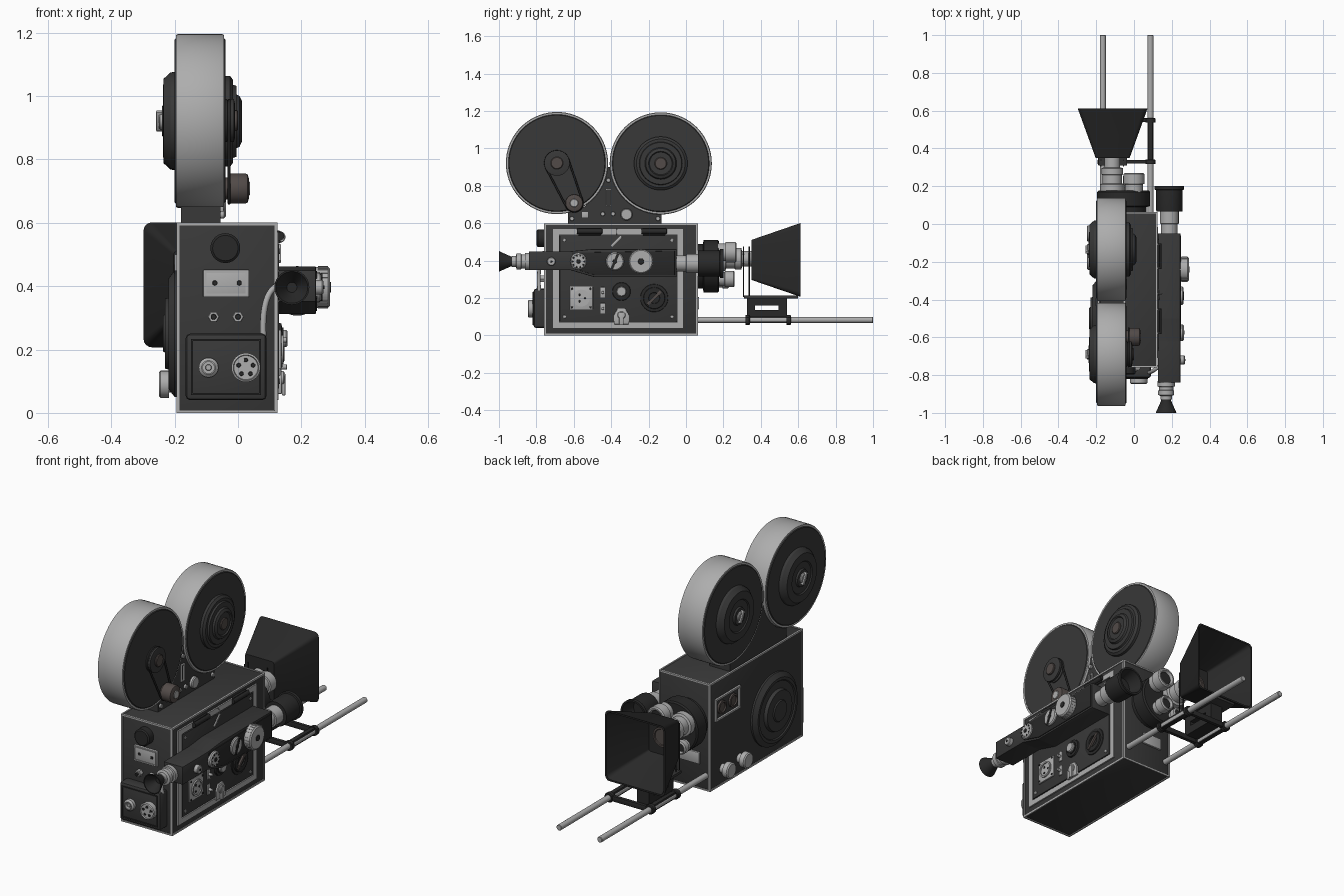
import bpy, bmesh
from math import sin, cos, pi, atan2, acos, hypot
from mathutils import Vector, Matrix

if "Cube" in bpy.data.objects:
    bpy.data.objects.remove(bpy.data.objects["Cube"])


def material(name, r, g, b):
    m = bpy.data.materials.new(name)
    m.diffuse_color = (r, g, b, 1)
    m.use_nodes = True
    m.node_tree.nodes["Principled BSDF"].inputs["Base Color"].default_value = m.diffuse_color
    return m


DARK = material("dark_leather", .04, .04, .04)
BLACK = material("black_metal", .022, .022, .022)
LIGHT = material("satin_metal", .42, .42, .42)
BROWN = material("bronze_grey", .085, .07, .065)
X, Y = Vector((1, 0, 0)), Vector((0, 1, 0))


def finish(name, bm, mat):
    bmesh.ops.recalc_face_normals(bm, faces=bm.faces)
    me = bpy.data.meshes.new(name)
    bm.to_mesh(me)
    bm.free()
    ob = bpy.data.objects.new(name, me)
    me.materials.append(mat)
    bpy.context.collection.objects.link(ob)
    return ob


def add_box(bm, lo, hi, tilt=0):
    lo, hi = Vector(lo), Vector(hi)
    m = Matrix.Translation((lo + hi) / 2) @ Matrix.Rotation(tilt, 4, 'X') @ Matrix.Diagonal((*(hi - lo), 1))
    bmesh.ops.create_cube(bm, size=1, matrix=m)


def box(name, lo, hi, mat=DARK, bevel=0, tilt=0):
    bm = bmesh.new()
    add_box(bm, lo, hi, tilt)
    if bevel:
        bmesh.ops.bevel(bm, geom=bm.edges[:], offset=bevel, segments=2, affect='EDGES', profile=.5)
    return finish(name, bm, mat)


def frame(name, lo, hi, axis, w, mat=LIGHT):
    """Four bars around the outline of a box, thin along the given axis."""
    u, v = [i for i in range(3) if i != axis]
    bm = bmesh.new()
    for a, inset in ((u, 0), (v, w)):
        b = u if a == v else v
        for end in (0, 1):
            l, h = list(lo), list(hi)
            if end:
                l[a] = hi[a] - w
            else:
                h[a] = lo[a] + w
            l[b] += inset
            h[b] -= inset
            add_box(bm, l, h)
    return finish(name, bm, mat)


def lathe(name, origin, axis, profile, mat=DARK, n=40):
    """Revolve (radius, height) points about an axis, capping both ends."""
    bm = bmesh.new()
    m = Matrix.Translation(origin) @ axis.to_track_quat('Z', 'Y').to_matrix().to_4x4()
    rings = [[bm.verts.new(m @ Vector((r * cos(2 * pi * i / n), r * sin(2 * pi * i / n), h)))
              for i in range(n)] for r, h in profile]
    for a, b in zip(rings, rings[1:]):
        for i in range(n):
            bm.faces.new((a[i], a[i - 1], b[i - 1], b[i]))
    bm.faces.new(rings[0])
    bm.faces.new(rings[-1])
    return finish(name, bm, mat)


def disc(name, origin, axis, r, h, mat=DARK, n=40):
    c = min(.006, r * .15, h * .3)
    return lathe(name, origin, axis, [(r, 0), (r, h - c), (r - c, h)], mat, n)


def prism(name, yz, x0, x1, mat=DARK, bevel=0):
    bm = bmesh.new()
    f = bm.faces.new([bm.verts.new((x0, y, z)) for y, z in yz])
    new = bmesh.ops.extrude_face_region(bm, geom=[f])['geom']
    bmesh.ops.translate(bm, vec=(x1 - x0, 0, 0), verts=[v for v in new if isinstance(v, bmesh.types.BMVert)])
    if bevel:
        bmesh.ops.bevel(bm, geom=bm.edges[:], offset=bevel, segments=2, affect='EDGES', profile=.5)
    return finish(name, bm, mat)


def tube(name, pts, r, mat, cyclic=False, kind='POLY'):
    cu = bpy.data.curves.new(name, 'CURVE')
    cu.dimensions, cu.bevel_depth, cu.bevel_resolution = '3D', r, 2
    s = cu.splines.new(kind)
    s.points.add(len(pts) - 1)
    for p, c in zip(s.points, pts):
        p.co = (*c, 1)
    s.use_cyclic_u, s.use_endpoint_u = cyclic, True
    cu.materials.append(mat)
    bpy.context.collection.objects.link(bpy.data.objects.new(name, cu))


# Main body with bright edge trim and side door
box("camera_body", (-.19, -.755, .004), (.12, .06, .597), DARK, .006)
for x, s in ((-.19, "left"), (.12, "right")):
    frame(s + "_edge_trim", (x - .004, -.758, 0), (x + .004, .063, .6), 0, .01)
for y, s in ((-.755, "rear"), (.06, "lens")):
    frame(s + "_edge_trim", (-.193, y - .004, 0), (.123, y + .004, .6), 1, .008)
frame("door_frame", (.115, -.71, .04), (.128, -.015, .57), 0, .03)
box("door_panel", (.115, -.675, .075), (.129, -.05, .535), DARK, .003)
for i, y in enumerate((-.515, -.17)):
    disc(f"hinge_{i}", (.132, y - .068, .557), Y, .014, .136, BLACK, 20)
    box(f"hinge_leaf_{i}", (.12, y - .06, .535), (.134, y + .06, .575), BLACK, .003)
box("door_latch_tab", (.125, -.41, .497), (.136, -.335, .509), LIGHT, .003, pi / 4)
tube("strap_ring", [(.132 + .016 * cos(a * pi / 8), -.37, .555 + .016 * sin(a * pi / 8)) for a in range(16)],
     .002, LIGHT, True)
for i, (y, z) in enumerate([(y, z) for y in (-.65, -.075) for z in (.1, .51)]):
    disc(f"door_screw_{i}", (.127, y, z), X, .009, .006, LIGHT, 16)

# Door controls
box("socket_plate", (.125, -.622, .138), (.137, -.498, .262), LIGHT, .004)
lathe("socket_ring", (.136, -.56, .2), X, [(.045, 0), (.045, .008), (.036, .008), (.036, .002)], LIGHT)
for i in range(3):
    a = i * 2 * pi / 3
    disc(f"socket_pin_{i}", (.136, -.56 + .02 * cos(a), .2 + .02 * sin(a)), X, .006, .005, BLACK, 12)
for i, (y, z) in enumerate([(y, z) for y in (-.61, -.51) for z in (.15, .25)]):
    disc(f"socket_screw_{i}", (.136, y, z), X, .006, .004, BLACK, 12)
for i, z in enumerate((.23, .145)):
    box(f"switch_plate_{i}", (.125, -.458, z - .028), (.134, -.432, z + .028), LIGHT, .003)
    disc(f"switch_stem_{i}", (.13, -.445, z), X, .008, .025, LIGHT, 16)
lathe("door_button", (.125, -.345, .235), X, [(.05, 0), (.047, .012), (.034, .014), (.034, .018)], BLACK)
disc("door_button_cap", (.14, -.345, .235), X, .027, .016, LIGHT)
prism("latch_plate", [(-.385, .06), (-.305, .06), (-.305, .11), (-.325, .145), (-.365, .145), (-.385, .11)],
      .125, .138, LIGHT, .003)
disc("latch_hub", (.135, -.345, .11), X, .022, .012, LIGHT)
box("latch_lever", (.138, -.357, .055), (.15, -.333, .125), LIGHT, .004)
lathe("speed_dial", (.125, -.17, .2), X, [(.076, 0), (.073, .008), (.058, .009), (.056, .016), (.03, .016), (.028, .01)], BLACK)
box("speed_dial_grip", (.13, -.22, .192), (.146, -.12, .208), BROWN, .003, pi / 4)

# Side viewfinder with eyepiece and front barrel
prism("viewfinder_body", [(-.84, .35), (-.62, .35), (-.49, .312), (-.05, .312), (-.05, .462), (-.5, .462), (-.62, .45), (-.84, .45)],
      .127, .246, DARK, .004)
prism("viewfinder_cover", [(-.61, .36), (-.485, .322), (-.06, .322), (-.06, .452), (-.61, .443)], .24, .25, BLACK, .002)
lathe("eyepiece_tube", (.17, -.83, .396), -Y, [(.046, 0), (.046, .03), (.038, .032), (.038, .05), (.043, .052),
      (.043, .075), (.03, .08), (.03, .1)], LIGHT)
lathe("eyecup", (.17, -.915, .396), -Y, [(.026, 0), (.026, .02), (.055, .085), (.05, .085), (.016, .03)], BLACK)
lathe("finder_neck", (.187, -.06, .385), Y, [(.043, 0), (.043, .06), (.05, .062), (.05, .14)], LIGHT)
lathe("finder_barrel", (.187, .065, .385), Y, [(.068, 0), (.07, .01), (.07, .115), (.078, .117), (.078, .135),
      (.068, .135), (.05, .06)], BLACK)
for nm, y, r, h in (("small", -.72, .023, .025), ("scale", -.575, .044, .02), ("slotted", -.38, .048, .018), ("focus", -.24, .065, .046)):
    disc(nm + "_finder_knob", (.244, y, .396), X, r, h, LIGHT)
    disc(nm + "_finder_knob_centre", (.244 + h, y, .396), X, r * .25, .004, BLACK, 20)
box("finder_knob_slot", (.255, -.387, .352), (.266, -.373, .44), BLACK, 0, -.4)
for i in range(24):
    a = i * pi / 12
    box(f"focus_knurl_{i}", (.252, -.243 + .064 * cos(a), .393 + .064 * sin(a)),
        (.284, -.237 + .064 * cos(a), .399 + .064 * sin(a)), LIGHT, 0, a)
for i in range(10):
    a = i * pi / 5
    disc(f"scale_mark_{i}", (.263, -.575 + .032 * cos(a), .396 + .032 * sin(a)), X, .005, .003, BLACK, 8)
for i, y in enumerate((-.55, -.33, -.12)):
    box(f"finder_mount_{i}", (.11, y - .03, .35), (.135, y + .03, .43), BLACK)

# Rear panel
lathe("rear_cap", (-.04, -.752, .52), -Y, [(.047, 0), (.047, .04), (.04, .046)], BLACK)
box("rear_plate", (-.11, -.768, .365), (.035, -.75, .452), LIGHT, .003)
frame("rear_plate_rim", (-.105, -.772, .37), (.03, -.765, .447), 1, .006)
for i, x in enumerate((-.077, 0)):
    disc(f"hex_nut_{i}", (x, -.75, .303), -Y, .019, .03, LIGHT, 6)
    disc(f"hex_stem_{i}", (x, -.78, .303), -Y, .009, .012, BLACK, 16)
    disc(f"plate_screw_{i}", (x + .004, -.766, .41), -Y, .008, .005, BLACK, 12)
box("connector_box", (-.165, -.815, .04), (.09, -.74, .25), DARK, .014)
frame("connector_box_rim", (-.148, -.82, .057), (.073, -.812, .233), 1, .006, BLACK)
lathe("small_socket", (-.093, -.81, .143), -Y, [(.031, 0), (.031, .022), (.022, .03), (.018, .03), (.018, .012)], LIGHT)
disc("small_socket_core", (-.093, -.82, .143), -Y, .01, .015, LIGHT, 16)
lathe("large_socket", (.025, -.81, .143), -Y, [(.046, 0), (.046, .032), (.04, .036), (.038, .03)], LIGHT)
for i in range(5):
    a = pi / 2 + i * 2 * pi / 5
    disc(f"socket_hole_{i}", (.025 + .024 * cos(a), -.838, .143 + .024 * sin(a)), -Y, .007, .006, BLACK, 12)
tube("power_cable", [(.15, -.74, .405), (.09, -.79, .41), (.075, -.79, .33), (.08, -.785, .24)], .01, LIGHT, False, 'NURBS')

# Left side: motor cover, indicator window, two knobs
lathe("motor_cover", (-.185, -.5, .25), -X, [(.2, 0), (.2, .015), (.175, .034), (.16, .034), (.155, .028), (.115, .028),
      (.11, .046), (.06, .046), (.055, .052)], DARK, 56)
frame("window_frame", (-.201, -.2, .375), (-.188, .02, .5), 0, .01)
for i, y in enumerate((-.14, -.04)):
    lathe(f"window_gauge_{i}", (-.188, y, .437), -X, [(.036, 0), (.036, .012), (.027, .014), (.025, .007)], BROWN)
for i, y in enumerate((-.05, -.2)):
    disc(f"left_knob_stem_{i}", (-.188, y, .09), -X, .025, .035, LIGHT)
    disc(f"left_knob_{i}", (-.218, y, .09), -X, .043, .032, LIGHT, 24)

# Lens turret, three lenses, front nameless plate
lathe("turret_base", (-.055, .055, .37), Y, [(.12, 0), (.12, .035), (.14, .04), (.14, .115), (.132, .122)], BLACK, 56)
lathe("main_lens", (-.115, .17, .41), Y, [(.064, 0), (.064, .04), (.052, .045), (.052, .09), (.058, .092), (.058, .125),
      (.042, .13), (.042, .185)], LIGHT)
for i, (x, z, r, h) in enumerate(((0, .445, .055, .1), (-.015, .302, .043, .09), (-.12, .288, .036, .06))):
    lathe(f"turret_lens_{i}", (x, .17, z), Y, [(r * .85, 0), (r * .85, h * .4), (r, h * .42), (r, h - .006), (r - .006, h),
          (r * .75, h), (r * .6, h - .02)], LIGHT)
    disc(f"turret_lens_glass_{i}", (x, .165 + h - .02, z), Y, r * .68, .012, BLACK)
disc("turret_pivot", (-.055, .17, .37), Y, .02, .025, LIGHT)
box("front_plate", (-.13, .055, .14), (-.01, .07, .205), LIGHT, .003)

# Matte box: hollow rounded pyramid
bm = bmesh.new()
rings = []
for y, hx, hz in ((.35, .09, .107), (.612, .185, .197), (.612, .176, .188), (.37, .083, .1)):
    ring = []
    for k, (sx, sz) in enumerate(((1, 1), (-1, 1), (-1, -1), (1, -1))):
        c = hx * .14
        for j in range(5):
            a = (k + j / 4) * pi / 2
            ring.append(bm.verts.new((-.113 + sx * (hx - c) + c * cos(a), y, .404 + sz * (hz - c) + c * sin(a))))
    rings.append(ring)
for a, b in zip(rings, rings[1:]):
    for i in range(20):
        bm.faces.new((a[i], a[i - 1], b[i - 1], b[i]))
bm.faces.new(rings[0])
bm.faces.new(rings[-1])
finish("matte_box", bm, BLACK)
lathe("matte_box_aperture", (-.113, .365, .404), Y, [(.055, 0), (.055, .012), (.045, .012), (.042, .008)], BROWN)

# Support rods and bracket
for i, x in enumerate((-.165, .087)):
    disc(f"support_rod_{i}", (x, .05, .083), Y, .016, .95, LIGHT, 24)
    box(f"rod_rail_{i}", (x - .013, .32, .066), (x + .013, .56, .104), BLACK, .004)
    for j, y in enumerate((.33, .55)):
        disc(f"rod_clamp_{i}_{j}", (x, y - .012, .083), Y, .027, .024, BLACK, 24)
for j, y in enumerate((.33, .55)):
    box(f"bracket_crossbar_{j}", (-.185, y - .01, .068), (.112, y + .01, .098), BLACK, .003)
frame("bracket_column", (-.15, .325, .09), (-.076, .54, .205), 0, .045, BLACK)
box("bracket_shelf", (-.19, .31, .198), (-.036, .6, .214), DARK, .003)
for i, (x, y) in enumerate([(x, y) for x in (-.175, -.055) for y in (.307, .338)]):
    disc(f"filter_post_{i}", (x, y, .205), Vector((0, 0, 1)), .003, .27, BLACK, 10)

# Film magazine: web, two reels and their covers
prism("magazine_web", [(-.63, .595), (-.13, .595), (-.13, .66), (-.28, .69), (-.37, .79), (-.405, .9), (-.42, .9),
      (-.455, .79), (-.54, .69), (-.63, .66)], -.18, -.055)
C = ((-.69, .922), (-.135, .92))
for (y, z), s in zip(C, ("rear", "front")):
    lathe(s + "_reel_drum", (-.12, y, z), X, [(.262, -.076), (.27, -.076), (.273, -.07), (.273, .07), (.27, .076), (.262, .076)], LIGHT, 72)
    for d, nm in ((X, "right"), (-X, "left")):
        disc(f"{s}_reel_{nm}_face", (-.12, y, z), d, .262, .08, DARK, 72)
    lathe(s + "_reel_cover", (-.195, y, z), -X, [(.155, 0), (.152, .018), (.132, .04), (.09, .042), (.085, .036), (.05, .036), (.046, .045)], DARK, 56)
    disc(s + "_reel_bolt", (-.23, y, z), -X, .028, .02, LIGHT, 24)
    box(s + "_reel_wing", (-.258, y - .008, z - .034), (-.238, y + .008, z + .034), LIGHT, .003, .5)
yf, zf = C[1]
lathe("front_reel_hub", (-.045, yf, zf), X, [(.143, 0), (.143, .02), (.13, .03), (.115, .03), (.112, .04), (.085, .04), (.08, .05),
      (.065, .057), (.06, .05)], DARK, 56)
disc("front_reel_axle", (0, yf, zf), X, .033, .013, BROWN)
yr, zr = C[0]
lathe("rear_reel_pulley", (-.045, yr, zr), X, [(.068, 0), (.068, .01), (.06, .015), (.068, .022), (.068, .032), (.05, .036)], DARK)
disc("rear_reel_axle", (-.012, yr, zr), X, .033, .012, BROWN)
py, pz = -.598, .708
lathe("drive_pulley", (-.06, py, pz), X, [(.035, 0), (.035, .03), (.048, .032), (.048, .08), (.045, .09), (.03, .095)], BROWN)
disc("drive_pulley_cap", (.03, py, pz), X, .022, .008, LIGHT)

# Drive belt around the two pulleys
R, r = .064, .046
phi = atan2(pz - zr, py - yr)
beta = acos((R - r) / hypot(py - yr, pz - zr))
pts = []
for cy, cz, rad, a0, a1 in ((yr, zr, R, phi + beta, phi + 2 * pi - beta), (py, pz, r, phi - beta, phi + beta)):
    pts += [(-.028, cy + rad * cos(a0 + (a1 - a0) * t / 16), cz + rad * sin(a0 + (a1 - a0) * t / 16)) for t in range(17)]
tube("drive_belt", pts, .005, BLACK, True)

# Small controls on the magazine web
frame("web_slot", (-.057, -.43, .69), (-.046, -.4, .785), 0, .006)
disc("web_knob", (-.056, -.318, .647), X, .032, .018, LIGHT)
box("web_plate", (-.057, -.56, .627), (-.045, -.52, .663), LIGHT, .003)
for i, (y, z) in enumerate(((-.445, .65), (-.39, .65), (-.415, .83), (-.61, .625), (-.15, .625))):
    disc(f"web_screw_{i}", (-.057, y, z), X, .012, .014, LIGHT, 16)

# Smooth shading that keeps hard edges
for ob in bpy.data.objects:
    ob.select_set(ob.type == 'MESH')
bpy.context.view_layer.objects.active = bpy.data.objects["camera_body"]
bpy.ops.object.shade_smooth_by_angle(angle=pi / 6)
